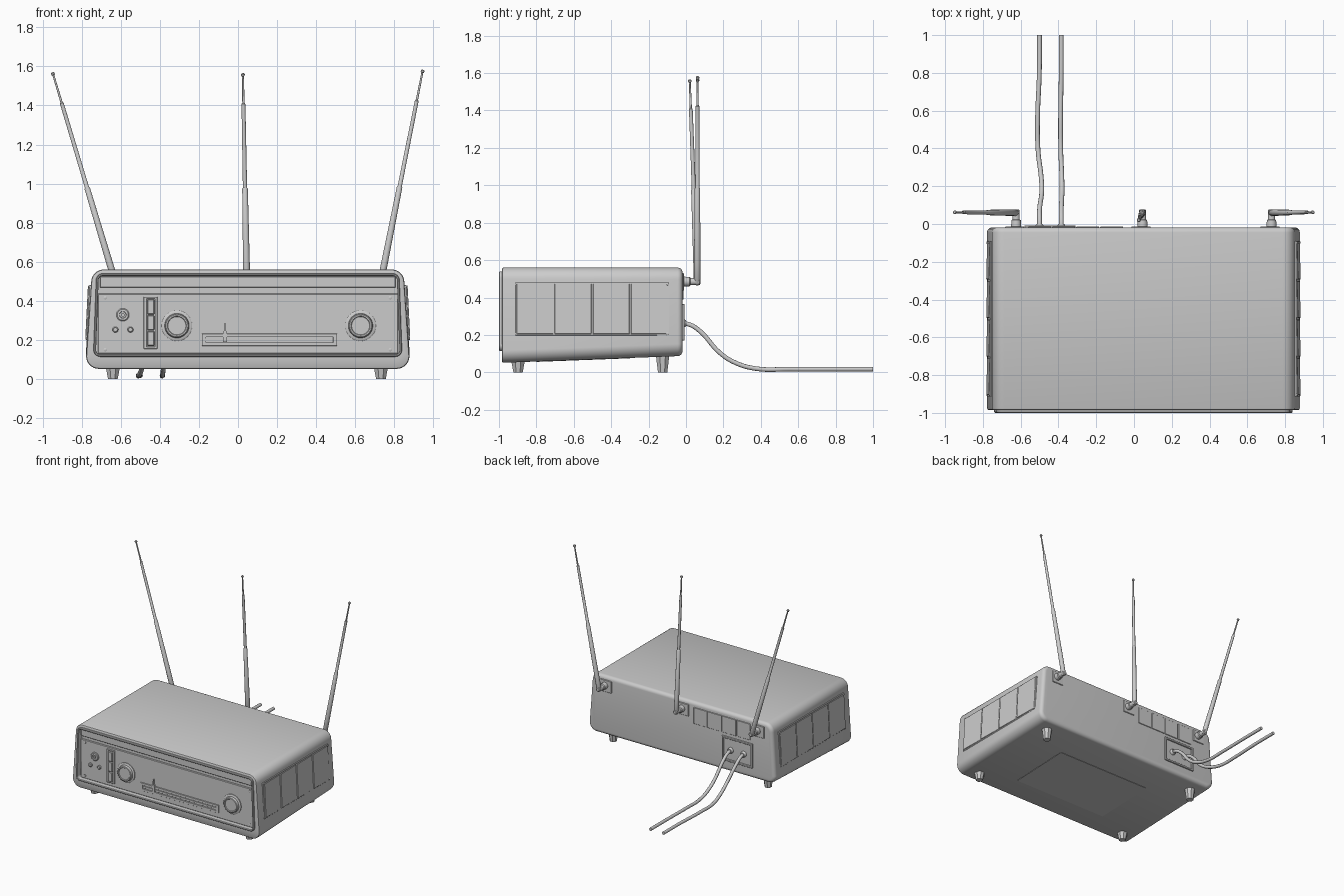
import bpy, bmesh, math
from mathutils import Vector, Matrix

if "Cube" in bpy.data.objects:
    bpy.data.objects.remove(bpy.data.objects["Cube"])

CX = 0.05  # cabinet centre line


def finish(name, bm):
    bmesh.ops.recalc_face_normals(bm, faces=bm.faces)
    me = bpy.data.meshes.new(name)
    bm.to_mesh(me)
    bm.free()
    ob = bpy.data.objects.new(name, me)
    bpy.context.collection.objects.link(ob)
    bpy.ops.object.select_all(action='DESELECT')
    ob.select_set(True)
    bpy.context.view_layer.objects.active = ob
    bpy.ops.object.shade_smooth_by_angle(angle=math.radians(32))
    return ob


def loft(name, rings):
    bm = bmesh.new()
    vs = [[bm.verts.new(p) for p in ring] for ring in rings]
    n = len(vs[0])
    for a, b in zip(vs, vs[1:]):
        for i in range(n):
            bm.faces.new((a[i], a[(i + 1) % n], b[(i + 1) % n], b[i]))
    bm.faces.new(vs[0])
    bm.faces.new(vs[-1])
    return finish(name, bm)


def lathe(name, profile, origin, direction, sides=24):
    q = Vector(direction).to_track_quat('Z', 'Y')
    ang = [2 * math.pi * (i + 0.5) / sides for i in range(sides)]
    return loft(name, [[Vector(origin) + q @ Vector((r * math.cos(a), r * math.sin(a), h))
                        for a in ang] for r, h in profile])


def box(name, lo, hi, bevel=0.003, rot=None):
    lo, hi = Vector(lo), Vector(hi)
    bm = bmesh.new()
    m = Matrix.Translation((lo + hi) / 2) @ (rot or Matrix()) @ Matrix.Diagonal((*(hi - lo), 1))
    bmesh.ops.create_cube(bm, size=1, matrix=m)
    if bevel:
        bmesh.ops.bevel(bm, geom=bm.edges[:], offset=bevel, segments=1, affect='EDGES')
    return finish(name, bm)


def outline(y, wt, wb, z0, z1, r, inset=0.0):
    """Rounded trapezoid in the xz plane."""
    pts, steps = [], 8
    r = max(r - inset, 0.008)
    for sx, sz, start in ((1, 1, 0), (-1, 1, 90), (-1, -1, 180), (1, -1, 270)):
        w = (wt if sz > 0 else wb) - inset
        z = z1 - inset if sz > 0 else z0 + inset
        for i in range(steps + 1):
            a = math.radians(start + 90 * i / steps)
            pts.append(Vector((CX + sx * (w - r) + r * math.cos(a), y, z - sz * r + r * math.sin(a))))
    return pts


def floor_z(y):
    return 0.051 + (y + 0.98) * 0.038


def wall(z):
    return 0.802 + (0.56 - z) * 0.051


# Cabinet: recessed front, raised bezel, sloping underside, rounded back edge
def bezel(y, inset):
    return outline(y, 0.777, 0.79, 0.113, 0.54, 0.035, inset)


def shell(y, inset):
    return outline(y, 0.802, 0.828, floor_z(y), 0.56, 0.065, inset)


rings = [bezel(-0.955, 0.013), bezel(-0.996, 0.013), bezel(-1.0, 0.009), bezel(-1.0, 0.004),
         bezel(-0.996, 0), bezel(-0.985, 0), shell(-0.985, 0.008), shell(-0.982, 0.003), shell(-0.975, 0)]
for i in range(6):
    a = math.radians(18 * i)
    rings.append(shell(-0.045 + 0.027 * math.sin(a), 0.027 * (1 - math.cos(a))))
loft("cabinet", rings)

# Front panel and upper strip
PY = -0.966
box("control_panel", (CX - 0.768, PY, 0.128), (CX + 0.77, -0.95, 0.436))
box("upper_strip", (CX - 0.757, -0.978, 0.467), (CX + 0.757, -0.95, 0.525))
for x in (-0.68, 0.78):
    for z in (0.149, 0.415):
        lathe("panel_screw", [(0.009, 0), (0.009, 0.003), (0.005, 0.005)], (x, PY, z), (0, -1, 0), 12)

# Knobs
for x in (-0.313, 0.628):
    lathe("knob", [(0.078, 0), (0.078, 0.006), (0.074, 0.009), (0.063, 0.010), (0.060, 0.027),
                   (0.056, 0.030), (0.049, 0.030), (0.046, 0.026)], (x, PY, 0.272), (0, -1, 0), 40)

# Socket and small buttons
lathe("socket", [(0.033, 0), (0.033, 0.006), (0.028, 0.010), (0.018, 0.010), (0.016, 0.004),
                 (0.009, 0.004), (0.009, 0.015)], (-0.59, PY, 0.328), (0, -1, 0), 24)
for x in (-0.628, -0.551):
    lathe("small_button", [(0.015, 0), (0.015, 0.009), (0.010, 0.013)], (x, PY, 0.252), (0, -1, 0), 16)

# Switch column
for x0, x1, z0, z1 in ((-0.483, -0.466, 0.154, 0.42), (-0.426, -0.412, 0.154, 0.42),
                       (-0.47, -0.42, 0.154, 0.165), (-0.47, -0.42, 0.41, 0.42)):
    box("switch_frame", (x0, PY - 0.009, z0), (x1, PY + 0.004, z1), 0.002)
for i in range(3):
    z = 0.168 + i * 0.081
    box("switch_key", (-0.464, PY - 0.016, z), (-0.428, PY + 0.004, z + 0.077), 0.004)

# Tuning dial: frame, slot rail and needle
for x0, x1, z0, z1 in ((-0.185, 0.508, 0.214, 0.231), (-0.185, 0.508, 0.169, 0.186),
                       (-0.185, -0.164, 0.18, 0.22), (0.487, 0.508, 0.18, 0.22)):
    box("dial_frame", (x0, PY - 0.008, z0), (x1, PY + 0.004, z1), 0.001)
box("dial_rail", (-0.164, PY - 0.004, 0.193), (0.487, PY + 0.004, 0.207), 0.001)
loft("dial_needle", [[Vector((-0.067 + s * w, y, z)) for s, y in ((-1, PY), (1, PY), (1, PY - 0.014), (-1, PY - 0.014))]
                     for w, z in ((0.011, 0.188), (0.011, 0.235), (0.004, 0.25), (0.002, 0.285))])

# Side vents: slanted wall plates with four louvres each
for s in (-1, 1):
    tilt = Matrix.Rotation(s * -0.05, 4, 'Y')
    x = CX + s * wall(0.339)
    box("side_vent_plate", (x - 0.005, -0.914, 0.197), (x + 0.005, -0.09, 0.481), 0.002, tilt)
    for i in range(4):
        y = -0.908 + i * 0.204
        rot = tilt @ Matrix.Rotation(s * 0.025, 4, 'Z')
        box("side_louvre", (x + s * 0.005 - 0.005, y + 0.002, 0.205),
            (x + s * 0.005 + 0.005, y + 0.198, 0.473), 0.002, rot)
    for y in (-0.905, -0.099):
        for z in (0.206, 0.472):
            lathe("side_screw", [(0.007, 0), (0.007, 0.004), (0.004, 0.006)],
                  (CX + s * (wall(z) + 0.005), y, z), (s, 0, 0), 10)

# Feet
for x in (-0.641, 0.732):
    for y, top in ((-0.898, 0.06), (-0.125, 0.092)):
        lathe("foot", [(0.039, 0), (0.027, top)], (x, y, top), (0, 0, -1), 8)

# Underside hatch
yc = -0.55
box("bottom_hatch", (-0.37, -0.8, floor_z(yc) - 0.002), (0.45, -0.3, floor_z(yc) + 0.006), 0.001,
    Matrix.Rotation(0.038, 4, 'X'))

# Telescopic antennas on back pivots
for base, tip in (((-0.624, 0.06, 0.48), (-0.95, 0.062, 1.57)),
                  ((0.045, 0.06, 0.48), (0.025, 0.02, 1.565)),
                  ((0.728, 0.06, 0.48), (0.947, 0.062, 1.583))):
    bx = base[0]
    box("antenna_mount", (bx - 0.058, -0.022, 0.435), (bx + 0.042, -0.012, 0.53), 0.003)
    lathe("antenna_pivot", [(0.027, 0), (0.025, 0.035), (0.019, 0.04), (0.018, 0.088), (0.012, 0.093)],
          (bx, -0.015, 0.485), (0, 1, 0), 20)
    d = Vector(tip) - Vector(base)
    L = d.length
    lathe("antenna", [(0.012, -0.012), (0.018, 0.0), (0.0175, L * 0.1), (0.0145, L * 0.455), (0.011, L * 0.46),
                      (0.010, L * 0.855), (0.006, L * 0.86), (0.005, L - 0.016), (0.009, L - 0.013),
                      (0.010, L - 0.005), (0.006, L)], base, d, 16)

# Back vent panels and cable plate
for i in range(4):
    x = -0.56 + i * 0.127
    box("back_vent", (x, -0.022, 0.39), (x + 0.121, -0.013, 0.52), 0.002)
for x0, x1, z0, z1 in ((-0.58, -0.31, 0.35, 0.365), (-0.58, -0.31, 0.17, 0.185),
                       (-0.58, -0.565, 0.18, 0.36), (-0.325, -0.31, 0.18, 0.36)):
    box("cable_plate_frame", (x0, -0.022, z0), (x1, -0.008, z1), 0.002)

# Cables
for k, x in enumerate((-0.5, -0.385)):
    sway = 0.012 if k == 0 else 0.004
    pts = [(x, -0.03, 0.262, 0), (x, 0.02, 0.255, 0), (x, 0.075, 0.22, 0), (x, 0.18, 0.105, 1),
           (x, 0.262, 0.052, 0.6), (x, 0.38, 0.019, -0.6), (x, 0.55, 0.017, -0.9), (x, 0.8, 0.017, -0.1), (x, 1.0, 0.017, 0)]
    cu = bpy.data.curves.new("cable", 'CURVE')
    cu.dimensions = '3D'
    cu.bevel_depth, cu.bevel_resolution, cu.use_fill_caps = 0.0125, 3, True
    cu.resolution_u = 6
    sp = cu.splines.new('BEZIER')
    sp.bezier_points.add(len(pts) - 1)
    for bp, (px, py, pz, sw) in zip(sp.bezier_points, pts):
        bp.co = (px + sw * sway, py, pz)
        bp.handle_left_type = bp.handle_right_type = 'AUTO'
    ob = bpy.data.objects.new("cable", cu)
    bpy.context.collection.objects.link(ob)
    bpy.ops.object.select_all(action='DESELECT')
    ob.select_set(True)
    bpy.context.view_layer.objects.active = ob
    bpy.ops.object.convert(target='MESH')
    lathe("cable_grommet", [(0.024, 0), (0.022, 0.012), (0.016, 0.02)], (x, -0.02, 0.262), (0, 1, 0), 16)
